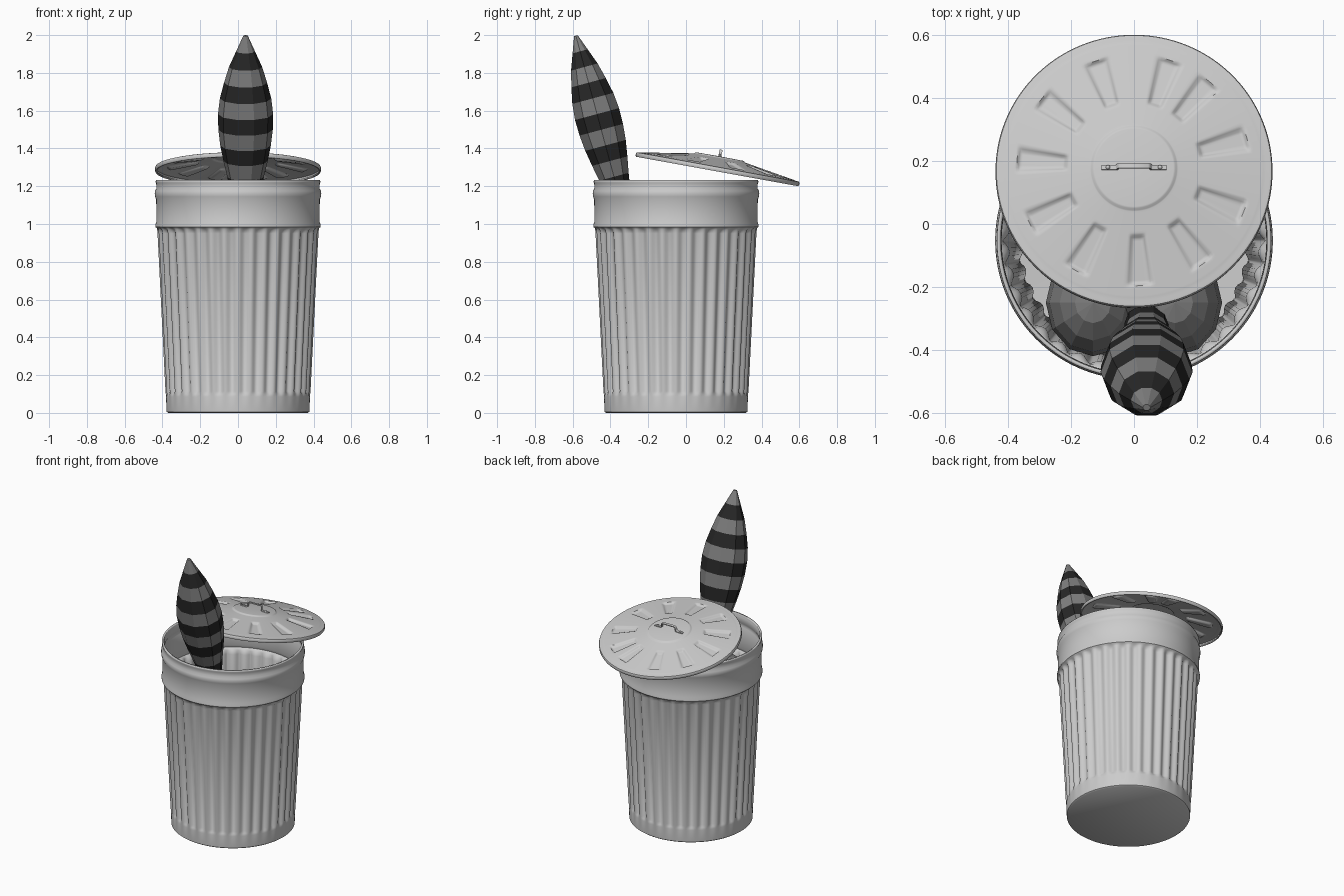
import bpy, bmesh, math
from mathutils import Vector

cube = bpy.data.objects.get("Cube")
if cube:
    bpy.data.objects.remove(cube, do_unlink=True)


def material(name, value):
    m = bpy.data.materials.new(name)
    colour = (value, value, value, 1)
    m.diffuse_color = colour
    m.use_nodes = True
    bsdf = m.node_tree.nodes["Principled BSDF"]
    bsdf.inputs["Base Color"].default_value = colour
    bsdf.inputs["Roughness"].default_value = 0.7
    return m


METAL = material("galvanised grey", 0.6)
FUR = material("fur grey", 0.21)
DARK = material("stripe black", 0.02)


def finish(bm, name, mats, smooth=True):
    mesh = bpy.data.meshes.new(name)
    bm.to_mesh(mesh)
    bm.free()
    ob = bpy.data.objects.new(name, mesh)
    bpy.context.collection.objects.link(ob)
    for m in mats:
        mesh.materials.append(m)
    if smooth:
        bpy.ops.object.select_all(action='DESELECT')
        ob.select_set(True)
        bpy.context.view_layer.objects.active = ob
        bpy.ops.object.shade_smooth_by_angle(angle=math.radians(45))
    return ob


def skin(bm, rings, cap_start=False, cap_end=False):
    """Join rings of points with quads; return the bands of faces."""
    vs = [[bm.verts.new(p) for p in ring] for ring in rings]
    n = len(vs[0])
    bands = [[bm.faces.new((a[i], a[(i + 1) % n], b[(i + 1) % n], b[i]))
              for i in range(n)] for a, b in zip(vs, vs[1:])]
    if cap_start:
        bm.faces.new(vs[0][::-1])
    if cap_end:
        bm.faces.new(vs[-1])
    return bands


def polar(count, point):
    return [point(math.tau * i / count) for i in range(count)]


def thicken(ob, amount):
    mod = ob.modifiers.new("thickness", 'SOLIDIFY')
    mod.thickness = amount
    mod.offset = -1


# Can: radius, height and flute depth up the wall
FLUTES = 36
can_profile = [
    (0.37, 0, 0), (0.378, 0.006, 0), (0.381, 0.085, 0), (0.382, 0.1, 0.3),
    (0.384, 0.115, 1), (0.426, 0.95, 1), (0.428, 0.97, 0.6), (0.43, 0.978, 0),
    (0.438, 0.985, 0), (0.438, 0.995, 0), (0.432, 1.01, 0), (0.433, 1.13, 0),
    (0.439, 1.145, 0), (0.441, 1.16, 0), (0.439, 1.175, 0), (0.432, 1.188, 0),
    (0.433, 1.215, 0), (0.436, 1.222, 0), (0.435, 1.232, 0)]


def can_ring(r, z, flute):
    def point(a):
        rr = r - 0.018 * flute * (0.5 - 0.5 * math.cos(FLUTES * a))
        return rr * math.cos(a), rr * math.sin(a), z
    return polar(FLUTES * 8, point)


bm = bmesh.new()
skin(bm, [can_ring(*p) for p in can_profile], cap_start=True)
can = finish(bm, "can", [METAL])
can.location = (0, -0.053, 0)
thicken(can, 0.012)

# Lid: domed disc with a rolled rim, a raised centre and pressed slots
slots = [math.radians(a) for a in [109 + 32.8 * i for i in range(8)] + [16, 50, 72]]


def slot_depth(r, a):
    best = 0
    for s in slots:
        u, v = r * math.cos(a - s), r * math.sin(a - s)
        half = 0.027 + 0.1 * (u - 0.22)
        edge = min(u - 0.21, 0.375 - u, half - abs(v)) / 0.014
        best = max(best, min(edge, 1))
    return 0.012 * best * best * (3 - 2 * best)


def lid_ring(r, z):
    return polar(264, lambda a: (r * math.cos(a), r * math.sin(a), z - slot_depth(r, a)))


rim = [(0.43, -0.012), (0.437, -0.012), (0.44, -0.006), (0.44, 0.005),
       (0.437, 0.011), (0.43, 0.013), (0.42, 0.013)]
dome = [(0.41 - 0.27 * i / 44, 0.016 + 0.044 * i / 44) for i in range(45)]
centre = [(0.136, 0.061), (0.131, 0.067), (0.125, 0.068), (0.02, 0.069)]
bm = bmesh.new()
skin(bm, [lid_ring(*p) for p in rim + dome + centre], cap_end=True)
lid = finish(bm, "lid", [METAL])
lid.location = (0, 0.167, 1.29)
lid.rotation_euler.x = math.radians(-10.3)
thicken(lid, 0.007)

# Lid handle: a bent strip with flat feet
path = [(-0.103, 0.071), (-0.058, 0.071), (-0.053, 0.075), (-0.05, 0.098), (-0.045, 0.102)]
path += [(-x, z) for x, z in reversed(path)]
strip = []
for i, (x, z) in enumerate(path):
    before, after = path[max(i - 1, 0)], path[min(i + 1, len(path) - 1)]
    d = Vector((after[0] - before[0], 0, after[1] - before[1])).normalized()
    n = Vector((-d.z, 0, d.x)) * 0.003
    c = Vector((x, 0, z))
    w = Vector((0, 0.008, 0))
    strip.append([c - w - n, c + w - n, c + w + n, c - w + n])
bm = bmesh.new()
skin(bm, strip, True, True)
bmesh.ops.recalc_face_normals(bm, faces=bm.faces)
handle = finish(bm, "lid_handle", [METAL])
handle.parent = lid

# Rivets in the handle feet
for side, sign in (("left", 1), ("right", -1)):
    bm = bmesh.new()
    bmesh.ops.create_uvsphere(bm, u_segments=12, v_segments=6, radius=0.007)
    rivet = finish(bm, side + "_rivet", [METAL])
    rivet.location = (sign * 0.083, 0, 0.074)
    rivet.parent = lid

# Striped tail: faceted rings across a leaning axis
lean = 0.27
across = Vector((0, 1, lean)).normalized()
radii = [0.012, 0.05, 0.088, 0.114, 0.136, 0.146, 0.144, 0.134, 0.117, 0.097, 0.08, 0.07, 0.07]
tail_rings = []
for i, r in enumerate(radii):
    z = 1.997 - 0.083 * i
    c = Vector((0.04 - 0.0 * i, -0.583 + lean * (1.997 - z), z))
    tail_rings.append(polar(10, lambda a: c + Vector((r * math.cos(a), 0, 0))
                            + across * (0.87 * r * math.sin(a))))
bm = bmesh.new()
for i, band in enumerate(skin(bm, tail_rings, True, True)):
    for f in band:
        f.material_index = i % 2
bmesh.ops.recalc_face_normals(bm, faces=bm.faces)
finish(bm, "tail", [FUR, DARK], smooth=False)


# Animal body hidden in the can: torso and two haunches
def blob(name, place, size):
    bm = bmesh.new()
    bmesh.ops.create_uvsphere(bm, u_segments=12, v_segments=8, radius=1)
    bmesh.ops.scale(bm, vec=size, verts=bm.verts)
    finish(bm, name, [FUR], smooth=False).location = place


blob("torso", (0, -0.16, 0.68), (0.24, 0.23, 0.36))
for side, sign in (("left", 1), ("right", -1)):
    blob(side + "_haunch", (sign * 0.13, -0.25, 0.85), (0.15, 0.17, 0.2))
